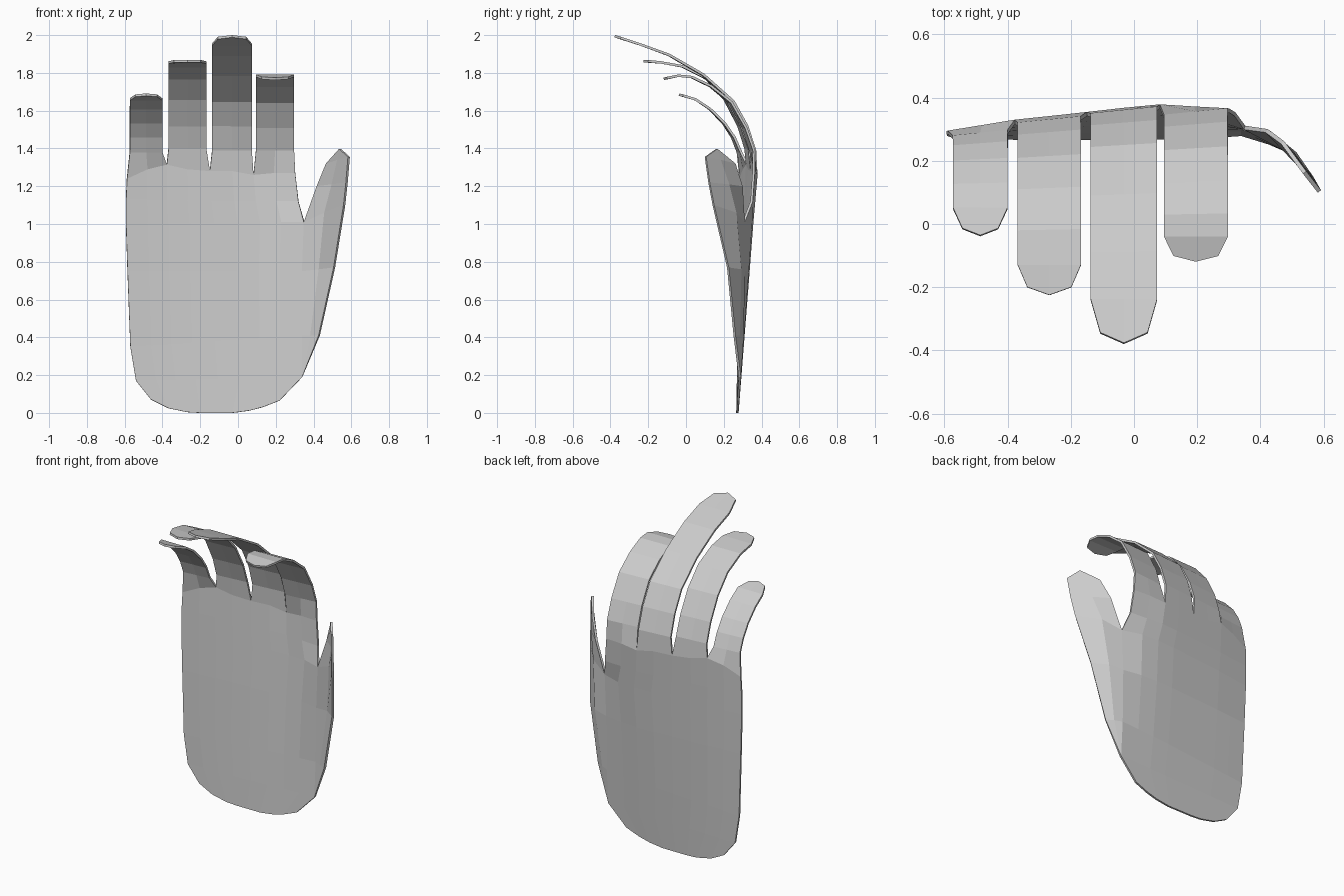
import bpy, bmesh

if "Cube" in bpy.data.objects:
    bpy.data.objects.remove(bpy.data.objects["Cube"])


def lerp(a, b, t):
    return a + (b - a) * t


def knuckle_depth(x):
    # y of the knuckle line across the hand
    pts = [(-0.6, 0.288), (-0.38, 0.322), (0.08, 0.374), (0.31, 0.358)]
    for (x0, y0), (x1, y1) in zip(pts, pts[1:]):
        if x <= x1:
            return lerp(y0, y1, (x - x0) / (x1 - x0))
    return pts[-1][1]


def palm_point(x, z):
    return (x, lerp(0.272, knuckle_depth(x), z / 1.28), z)


bm = bmesh.new()


def skin(rows):
    # quads between neighbouring rows of vertices, triangles where they meet
    for a, b in zip(rows, rows[1:]):
        for i in range(len(a) - 1):
            loop = list(dict.fromkeys((a[i], a[i + 1], b[i + 1], b[i])))
            if len(loop) > 2:
                bm.faces.new(loop)


def verts(points):
    return [bm.verts.new(p) for p in points]


# Palm: rounded heel row, side-to-side rows, then the knuckle row with finger gaps
heel = [(-.46, .07), (-.37, .025), (-.27, .004), (-.2, 0), (-.12, 0),
        (-.03, 0), (.06, .012), (.13, .03), (.22, .065)]
knuckles = [(-.588, 1.24), (-.48, 1.29), (-.377, 1.315), (-.27, 1.29), (-.149, 1.28),
            (-.03, 1.28), (.082, 1.26), (.19, 1.27), (.303, 1.27)]
sides = [((-.54, .17), (.34, .19)), ((-.57, .35), (.34, .41)), ((-.585, .75), (.34, .75)),
         ((-.593, 1.0), (.35, 1.01)), ((-.593, 1.13), (.32, 1.12))]
palm = [verts(palm_point(*p) for p in heel)]
for l, r in sides:
    row = []
    for kx, kz in knuckles:
        t = (kx + .588) / .891
        row.append(palm_point(lerp(l[0], r[0], t), lerp(l[1], r[1], t)))
    palm.append(verts(row))
palm.append(verts(palm_point(*p) for p in knuckles))
palm[4][-1].co.y = 0.305
palm[3][-1].co.y = 0.305
skin(palm)

# Fingers: left x, right x, curl path (y, z); the last two points are tip corners and tip
fingers = [
    (-.573, -.40, [(.283, 1.38), (.25, 1.46), (.20, 1.535), (.125, 1.61), (.05, 1.66),
                   (-.015, 1.68), (-.037, 1.685)]),
    (-.368, -.168, [(.325, 1.40), (.285, 1.52), (.21, 1.66), (.11, 1.77), (-.02, 1.835),
                    (-.13, 1.855), (-.2, 1.862), (-.225, 1.862)]),
    (-.137, .073, [(.355, 1.39), (.315, 1.52), (.245, 1.65), (.09, 1.79), (-.09, 1.895),
                   (-.24, 1.95), (-.345, 1.985), (-.378, 1.994)]),
    (.095, .297, [(.35, 1.39), (.31, 1.51), (.235, 1.645), (.13, 1.73), (.03, 1.778),
                  (-.04, 1.785), (-.1, 1.773), (-.118, 1.768)]),
]
for n, (x0, x1, path) in enumerate(fingers):
    rows = [palm[-1][2 * n:2 * n + 3]]
    mid = (x0 + x1) / 2
    for i, (y, z) in enumerate(path[:-2]):
        slope = .1 * (1 - i / (len(path) - 3))
        rows.append(verts((x, y + slope * (x - mid), z) for x in (x0, mid, x1)))
    corner, tip = path[-2:]
    rows.append(verts([(x0 + .03, *corner), (mid, *tip), (x1 - .03, *corner)]))
    skin(rows)

# Thumb: fans out of the palm's right edge and swings forward
edge = [row[-1] for row in palm[1:5]]
thumb = [[edge[0]] * 3]
for inner, pts in zip(edge[1:], [
        [(.385, .28, .41), (.43, .257, .41)],
        [(.43, .288, .76), (.51, .222, .77)],
        [(.46, .262, 1.06), (.563, .145, 1.1)]]):
    thumb.append([inner] + verts(pts))
thumb.append(verts([(.42, .295, 1.2), (.50, .225, 1.21), (.576, .122, 1.22)]))
thumb.append(verts([(.47, .258, 1.32), (.53, .18, 1.34), (.587, .103, 1.355)]))
tip = bm.verts.new((.54, .163, 1.398))
thumb.append([tip] * 3)
skin(thumb)

bmesh.ops.recalc_face_normals(bm, faces=bm.faces)
mesh = bpy.data.meshes.new("hand_shell")
bm.to_mesh(mesh)
bm.free()
hand = bpy.data.objects.new("hand_shell", mesh)
bpy.context.collection.objects.link(hand)

# Thin sheet thickness
mod = hand.modifiers.new("thickness", 'SOLIDIFY')
mod.thickness = 0.013
mod.offset = 0
